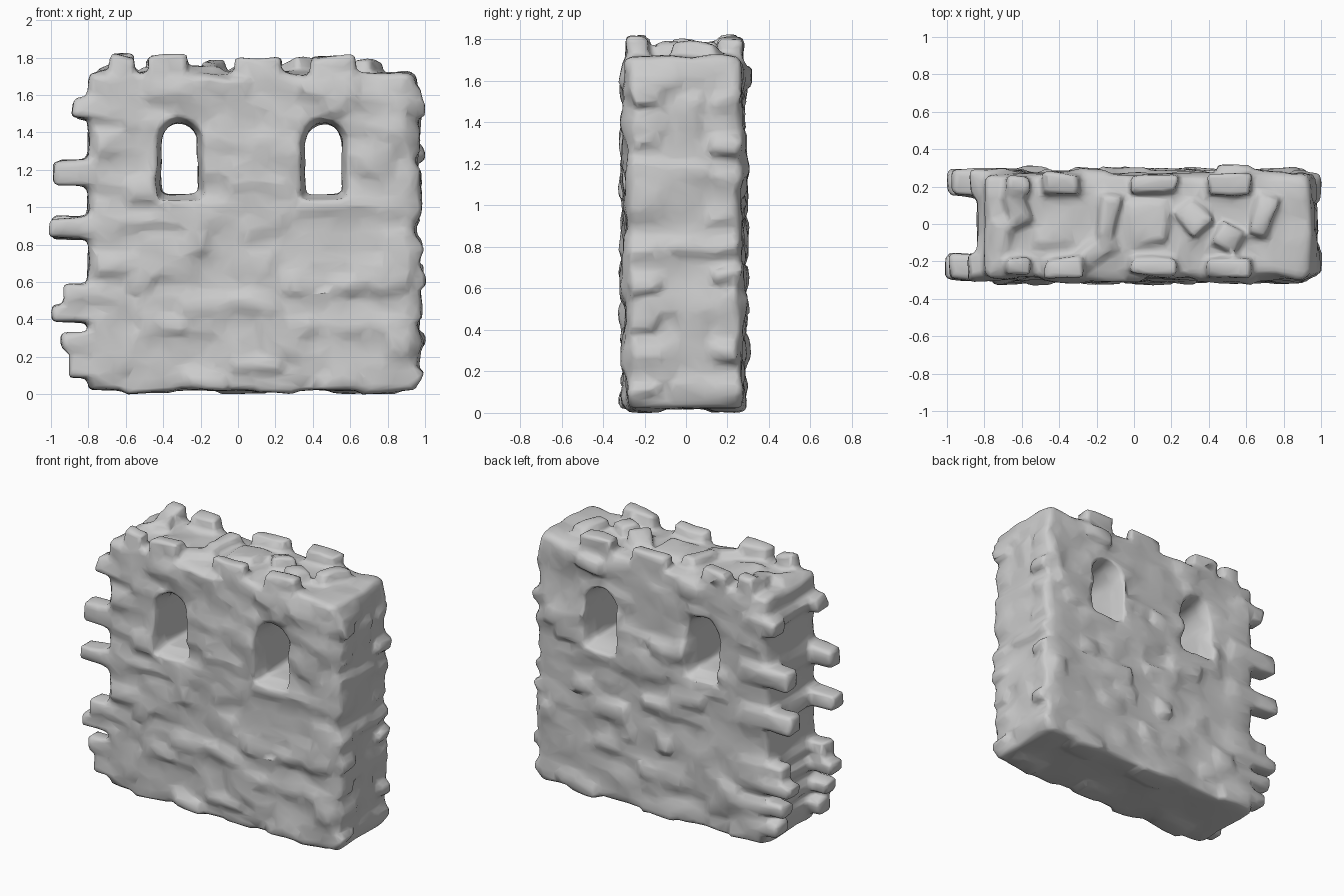
import bpy, bmesh, math, random
from mathutils import Vector, Matrix, noise

if "Cube" in bpy.data.objects:
    bpy.data.objects.remove(bpy.data.objects["Cube"])

random.seed(11)
bm = bmesh.new()

def stone(x0, x1, y0, y1, z0, z1, turn=0.0, jitter=0.01, tilt=0.0):
    """Roughly squared stone block between the given limits."""
    c = Vector(((x0 + x1) / 2, (y0 + y1) / 2, (z0 + z1) / 2))
    m = (Matrix.Translation(c) @ Matrix.Rotation(turn, 4, 'Z') @ Matrix.Rotation(tilt, 4, 'X')
         @ Matrix.Diagonal((x1 - x0, y1 - y0, z1 - z0, 1)))
    verts = bmesh.ops.create_cube(bm, size=1, matrix=m)['verts']
    for v in verts:
        v.co += Vector([random.uniform(-jitter, jitter) for _ in range(3)])
    return verts

# solid core with worn corners
core = stone(-0.80, 0.95, -0.285, 0.265, 0.02, 1.715, jitter=0)
edges = {e for v in core for e in v.link_edges if max(w.co.z for w in e.verts) > 1}
bmesh.ops.bevel(bm, geom=list(edges), offset=0.035, segments=2, profile=0.5, affect='EDGES')

# uneven courses on the front and back faces
for side in (-1, 1):
    z = 0.03
    while z < 1.64:
        h = random.uniform(0.06, 0.13)
        x = -0.77
        while x < 0.84:
            w = random.uniform(0.10, 0.28)
            out = 0.275 + random.choice((-0.02, 0.0, 0.008, 0.018, 0.03))
            y0, y1 = sorted((side * 0.15, side * out - 0.01))
            stone(x, min(x + w, 0.92), y0, y1, z, min(z + h, 1.69), jitter=0.014)
            x += w + 0.015
        z += h + 0.012

# uneven courses across the right-hand end
z = 0.05
while z < 1.60:
    h = random.uniform(0.07, 0.13)
    y = -0.27
    while y < 0.2:
        w = random.uniform(0.12, 0.24)
        stone(0.75, random.uniform(0.945, 0.98), y, min(y + w, 0.26), z, z + h, jitter=0.014)
        y += w + 0.01
    z += h + 0.02

# worn quoin tips along the right-hand corners
for y in (-0.2, 0.19):
    z = 0.08
    while z < 1.6:
        h = random.uniform(0.05, 0.08)
        stone(0.8, random.uniform(0.975, 1.0), y - 0.07, y + 0.07, z, z + h, jitter=0.02)
        z += h + random.uniform(0.08, 0.16)

# broken toothing stones on the left end, on both faces
for z0, z1, reach in ((1.47, 1.575, -0.885), (1.11, 1.25, -0.99), (0.83, 0.95, -1.005),
                      (0.50, 0.59, -0.93), (0.375, 0.475, -1.0),
                      (0.235, 0.325, -0.945), (0.09, 0.195, -0.91)):
    stone(reach, -0.6, -0.30, -0.165, z0, z1)
    stone(reach + 0.01, -0.6, 0.15, 0.285, z0, z1)
    stone(-0.83, -0.6, -0.28, 0.27, z0 + 0.01, z1 - 0.01, jitter=0.02)

# battlement stones along both top edges
for x0, x1, top in ((-0.69, -0.56, 1.82), (-0.49, -0.28, 1.815), (-0.02, 0.23, 1.80), (0.40, 0.63, 1.81)):
    stone(x0, x1, -0.285, -0.18, 1.6, top, jitter=0.018)
    stone(x0, x1, 0.165, 0.265, 1.6, top, jitter=0.018)

# rubble filling on the top
for x, y, w, d, top, turn in ((-0.63, 0.1, 0.12, 0.2, 1.785, 0.3), (-0.42, -0.02, 0.2, 0.2, 1.735, 0.1),
                              (-0.14, 0.05, 0.10, 0.24, 1.78, -0.25), (-0.2, -0.13, 0.2, 0.1, 1.765, 0.5),
                              (0.08, 0.0, 0.2, 0.22, 1.745, 0.1), (0.33, 0.03, 0.14, 0.16, 1.79, 0.7),
                              (0.5, -0.08, 0.14, 0.12, 1.78, -0.5), (0.7, 0.05, 0.09, 0.2, 1.775, -0.3),
                              (-0.70, -0.1, 0.1, 0.25, 1.735, 0.0)):
    stone(x - w / 2, x + w / 2, y - d / 2, y + d / 2, 1.6, top, turn, 0.018, random.uniform(-0.2, 0.2))

# a few larger bulging stones, the window sills and the footing
stone(0.44, 0.62, 0.1, 0.32, 1.57, 1.67, jitter=0.015)
stone(-0.3, -0.15, 0.1, 0.295, 1.58, 1.68, jitter=0.015)
for c in (-0.315, 0.46):
    stone(c - 0.14, c + 0.14, -0.31, 0.285, 0.97, 1.03, jitter=0.005)
for side, x0, x1 in ((-1, -0.6, -0.35), (1, -0.1, 0.15), (-1, 0.1, 0.3), (1, 0.5, 0.7), (-1, 0.65, 0.85)):
    y0, y1 = sorted((side * 0.12, side * 0.285))
    stone(x0, x1, y0, y1, 0.002, 0.1, jitter=0.006)

mesh = bpy.data.meshes.new("ruined_wall")
bm.to_mesh(mesh)
bm.free()
wall = bpy.data.objects.new("ruined_wall", mesh)
bpy.context.collection.objects.link(wall)

# arched window cutters, narrowing toward the middle of the wall
cut = bmesh.new()
for c in (-0.313, 0.458):
    rings = []
    for y, g in ((-0.4, 0.026), (-0.25, 0.02), (-0.2, 0.0), (0.18, 0.0), (0.24, 0.02), (0.4, 0.026)):
        w = 0.100 + g
        pts = [(-w, 1.065 - g * 1.3), (w, 1.065 - g * 1.3)]
        pts += [(w * math.cos(a), 1.335 + (0.115 + g) * math.sin(a))
                for a in (math.pi * i / 8 for i in range(9))]
        rings.append([cut.verts.new((c + px, y, pz)) for px, pz in pts])
    for a, b in zip(rings, rings[1:]):
        for i in range(len(a)):
            j = (i + 1) % len(a)
            cut.faces.new((a[i], a[j], b[j], b[i]))
    cut.faces.new(rings[0])
    cut.faces.new(rings[-1])
bmesh.ops.recalc_face_normals(cut, faces=cut.faces)
cmesh = bpy.data.meshes.new("window_cutter")
cut.to_mesh(cmesh)
cut.free()
cutter = bpy.data.objects.new("window_cutter", cmesh)
bpy.context.collection.objects.link(cutter)
cutter.hide_render = True

# fuse the stones, open the windows and wear the edges
def remesh(size):
    m = wall.modifiers.new("fuse", 'REMESH')
    m.mode, m.voxel_size = 'VOXEL', size
remesh(0.014)
b = wall.modifiers.new("windows", 'BOOLEAN')
b.operation, b.solver, b.object = 'DIFFERENCE', 'EXACT', cutter
remesh(0.015)
s = wall.modifiers.new("wear", 'SMOOTH')
s.factor, s.iterations = 0.5, 12
dg = bpy.context.evaluated_depsgraph_get()
worn = bpy.data.meshes.new_from_object(wall.evaluated_get(dg))
wall.modifiers.clear()
wall.data = worn
bpy.data.objects.remove(cutter)

# broad weathering, stretched along the courses, then settle on the ground
for v in worn.vertices:
    p = v.co
    n = noise.noise_vector(Vector((p.x * 6, p.y * 6, p.z * 10)))
    up = 0.02 if p.z > 1.6 else 0.008
    v.co = p + Vector((n.x * 0.01, n.y * 0.014, n.z * up))
low = min(v.co.z for v in worn.vertices)
for v in worn.vertices:
    v.co.z -= low

# coarser facets with smooth shading
d = wall.modifiers.new("facets", 'DECIMATE')
d.ratio = 0.1
for p in worn.polygons:
    p.use_smooth = True
